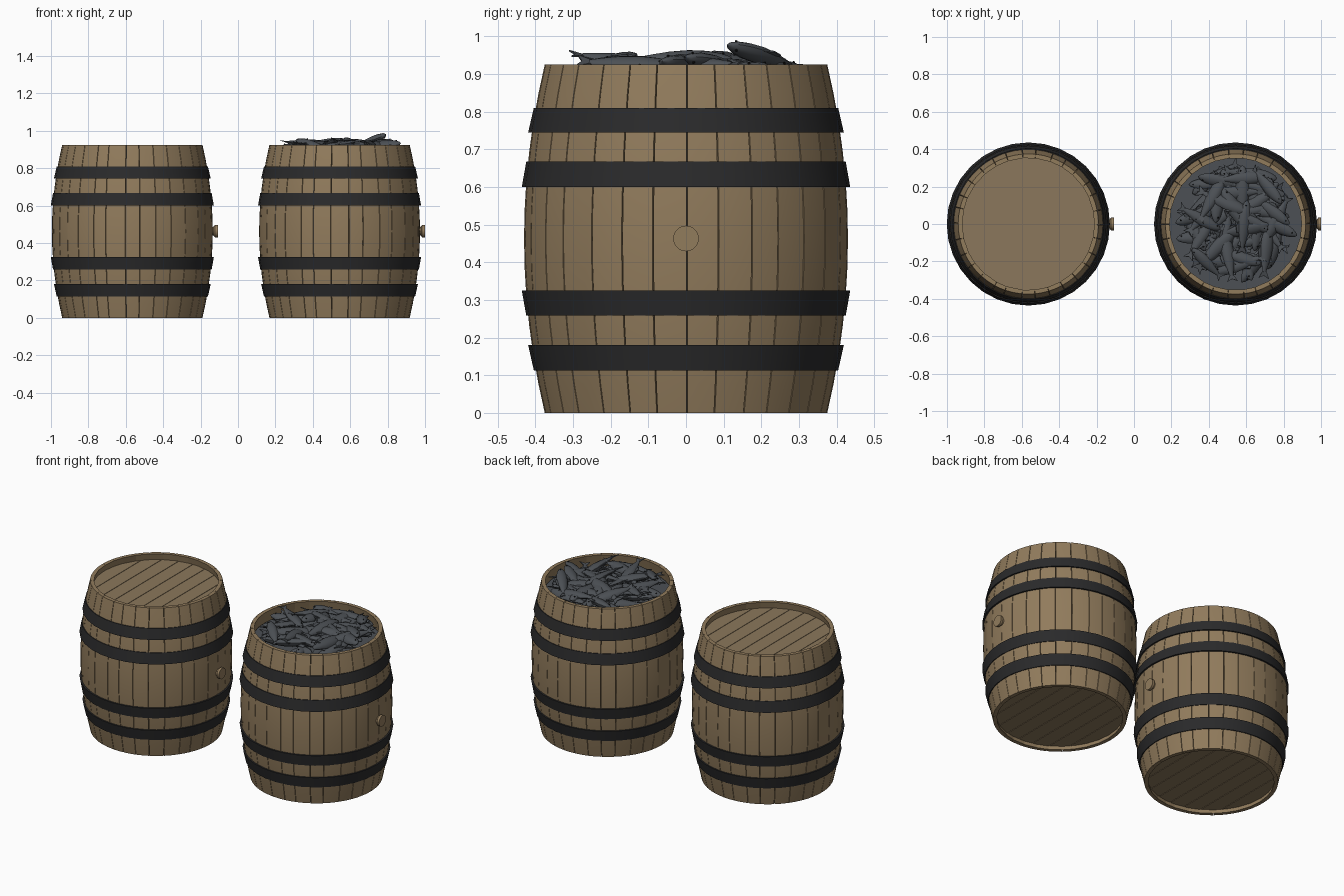
import bpy, bmesh, math, random
from mathutils import Vector, Matrix

if "Cube" in bpy.data.objects:
    bpy.data.objects.remove(bpy.data.objects["Cube"])

random.seed(7)
H = 0.925


def mat(name, col):
    m = bpy.data.materials.new(name)
    m.diffuse_color = (*col, 1)
    m.use_nodes = True
    m.node_tree.nodes["Principled BSDF"].inputs["Base Color"].default_value = m.diffuse_color
    return m


WOOD = mat("oak wood", (0.285, 0.2, 0.108))
LID = mat("lid wood", (0.26, 0.187, 0.106))
IRON = mat("dark iron", (0.023, 0.023, 0.024))
FISH = mat("fish grey", (0.072, 0.08, 0.09))
EYE = mat("eye black", (0.008, 0.008, 0.008))


def finish(bm, name, mats, smooth=None):
    bmesh.ops.recalc_face_normals(bm, faces=bm.faces[:])
    me = bpy.data.meshes.new(name)
    bm.to_mesh(me)
    bm.free()
    for m in mats:
        me.materials.append(m)
    ob = bpy.data.objects.new(name, me)
    bpy.context.collection.objects.link(ob)
    if smooth:
        bpy.context.view_layer.objects.active = ob
        ob.select_set(True)
        bpy.ops.object.shade_smooth_by_angle(angle=math.radians(smooth))
        ob.select_set(False)
    return ob


def stave_r(z):
    return 0.43 - 0.055 * ((z - H / 2) / (H / 2)) ** 2


def loft(bm, rings, caps=True):
    vs = [[bm.verts.new(p) for p in r] for r in rings]
    n = len(vs[0])
    for a, b in zip(vs, vs[1:]):
        for i in range(n):
            j = (i + 1) % n
            bm.faces.new((a[i], a[j], b[j], b[i]))
    if caps:
        bm.faces.new(vs[0])
        bm.faces.new(vs[-1])


def polar(r, a, z, cx):
    return Vector((cx + r * math.cos(a), r * math.sin(a), z))


def staves(cx, name):
    # curved staves with thin V grooves between them
    bm = bmesh.new()
    n, gap = 30, 0.0035
    cuts = [(i + random.uniform(-0.12, 0.12)) * math.tau / n for i in range(n)]
    cuts.append(cuts[0] + math.tau)
    for a0, a1 in zip(cuts, cuts[1:]):
        rings = []
        for k in range(13):
            z = H * k / 12
            r = stave_r(z)
            outer = [polar(r, a0 + gap + (a1 - a0 - 2 * gap) * t / 2, z, cx) for t in range(3)]
            inner = [polar(r - 0.022, a, z, cx) for a in (a1, a0)]
            rings.append(outer + inner)
        loft(bm, rings)
    finish(bm, name, [WOOD], 30)


def hoops(cx, name):
    # four conical iron bands
    bm = bmesh.new()
    n = 32
    for z0, z1, r0, r1 in ((0.113, 0.18, 0.404, 0.419), (0.258, 0.325, 0.424, 0.436),
                           (0.6, 0.667, 0.436, 0.424), (0.745, 0.81, 0.419, 0.404)):
        prof = [(r0, z0), (r1, z1), (r1 - 0.02, z1), (r0 - 0.02, z0)]
        vs = [[bm.verts.new(polar(r, math.tau * i / n, z, cx)) for r, z in prof] for i in range(n)]
        for i in range(n):
            a, b = vs[i], vs[(i + 1) % n]
            for k in range(4):
                bm.faces.new((a[k], b[k], b[(k + 1) % 4], a[(k + 1) % 4]))
    finish(bm, name, [IRON], 30)


def head(cx, z0, z1, name):
    # round barrel head made of parallel planks
    bm = bmesh.new()
    R, n, g = 0.362, 8, 0.0015
    for i in range(n):
        xa = -R + 2 * R * i / n + g
        xb = -R + 2 * R * (i + 1) / n - g
        xs = [xa + (xb - xa) * t / 6 for t in range(7)]
        top = [(x, math.sqrt(R * R - x * x)) for x in xs]
        pts = top + [(x, -y) for x, y in reversed(top)]
        loft(bm, [[(cx + x, y, z) for x, y in pts] for z in (z0, z1)])
    # thin backing so no light shows through the joints
    zm = (z0 + z1) / 2
    loft(bm, [[polar(R - 0.004, math.tau * i / 48, z, cx) for i in range(48)]
              for z in (zm - 0.005, zm + 0.005)])
    finish(bm, name, [LID])


def bung(cx, name):
    # tapered plug on the +x side
    bm = bmesh.new()
    rings = []
    for x, r in ((0.41, 0.022), (0.435, 0.024), (0.442, 0.034), (0.457, 0.034)):
        rings.append([(cx + x, r * math.cos(math.tau * i / 20), 0.463 + r * math.sin(math.tau * i / 20))
                      for i in range(20)])
    loft(bm, rings)
    finish(bm, name, [WOOD], 30)


# fish stations: position along unit length, half depth, half thickness
STATIONS = ((0.5, 0.005, 0.004), (0.46, 0.05, 0.035), (0.38, 0.088, 0.06), (0.25, 0.12, 0.078),
            (0.08, 0.13, 0.082), (-0.1, 0.108, 0.068), (-0.25, 0.07, 0.045), (-0.38, 0.036, 0.02))
# fin outlines in the body's side plane
FINS = (((-0.36, 0.034), (-0.5, 0.11), (-0.45, 0), (-0.5, -0.11), (-0.36, -0.034)),
        ((0.12, 0.12), (0.0, 0.175), (-0.12, 0.14), (-0.1, 0.1)),
        ((-0.08, -0.1), (-0.17, -0.14), (-0.22, -0.075)),
        ((0.22, -0.11), (0.12, -0.17), (0.1, -0.12)))


def add_fish(bm, M, L):
    def P(x, y, z):
        return M @ Vector((x * L, y * L, z * L))
    loft(bm, [[P(x, h * math.cos(math.tau * i / 10), w * math.sin(math.tau * i / 10)) for i in range(10)]
              for x, h, w in STATIONS])
    for fin in FINS:
        loft(bm, [[P(x, y, z) for x, y in fin] for z in (-0.008, 0.008)])
    # eyes on both sides
    for s in (-1, 1):
        old = len(bm.faces)
        bmesh.ops.create_icosphere(bm, subdivisions=1, radius=0.016 * L,
                                   matrix=Matrix.Translation(P(0.405, 0.03, s * 0.05)))
        bm.faces.ensure_lookup_table()
        for f in bm.faces[old:]:
            f.material_index = 1


def fish_pile(cx):
    bm = bmesh.new()

    def place(head_p, tail_p, roll):
        d = (head_p - tail_p)
        X = d.normalized()
        Y = Vector((0, 0, 1)).cross(X).normalized()
        Z = X.cross(Y)
        M = Matrix((X, Y, Z)).transposed().to_4x4()
        M = Matrix.Translation((head_p + tail_p) / 2) @ M @ Matrix.Rotation(roll, 4, 'X')
        add_fish(bm, M, d.length)

    count, total = 0, 72
    while count < total:
        L = random.uniform(0.25, 0.31)
        a, r, h = random.uniform(0, math.tau), 0.32 * math.sqrt(random.random()), random.uniform(0, math.tau)
        c = Vector((r * math.cos(a), r * math.sin(a), 0))
        d = Vector((math.cos(h), math.sin(h), 0)) * L / 2
        if max((c + d).length, (c - d).length) > 0.335:
            continue
        c += Vector((cx, 0, 0.865 + 0.065 * count / total + 0.01 * (1 - r / 0.32)))
        d.z = random.uniform(-0.022, 0.022)
        place(c + d, c - d, random.uniform(-0.5, 0.5) + (math.pi if random.random() < 0.5 else 0))
        count += 1
    # fish that stick out of the pile
    place(Vector((0.79, 0.11, 0.978)), Vector((0.63, 0.3, 0.915)), 0.3)
    place(Vector((0.31, -0.13, 0.95)), Vector((0.47, -0.29, 0.91)), -0.2)
    finish(bm, "fish_pile", [FISH, EYE], 40)

    # packed layer below the visible fish
    bm = bmesh.new()
    loft(bm, [[polar(0.362, math.tau * i / 48, z, cx) for i in range(48)] for z in (0.84, 0.855)])
    finish(bm, "fish_fill", [FISH])


for label, cx in (("closed", -0.565), ("open", 0.543)):
    staves(cx, label + "_barrel_staves")
    hoops(cx, label + "_barrel_hoops")
    head(cx, 0.025, 0.045, label + "_barrel_bottom")
    bung(cx, label + "_barrel_bung")
head(-0.565, 0.865, 0.885, "closed_barrel_lid")
fish_pile(0.543)
